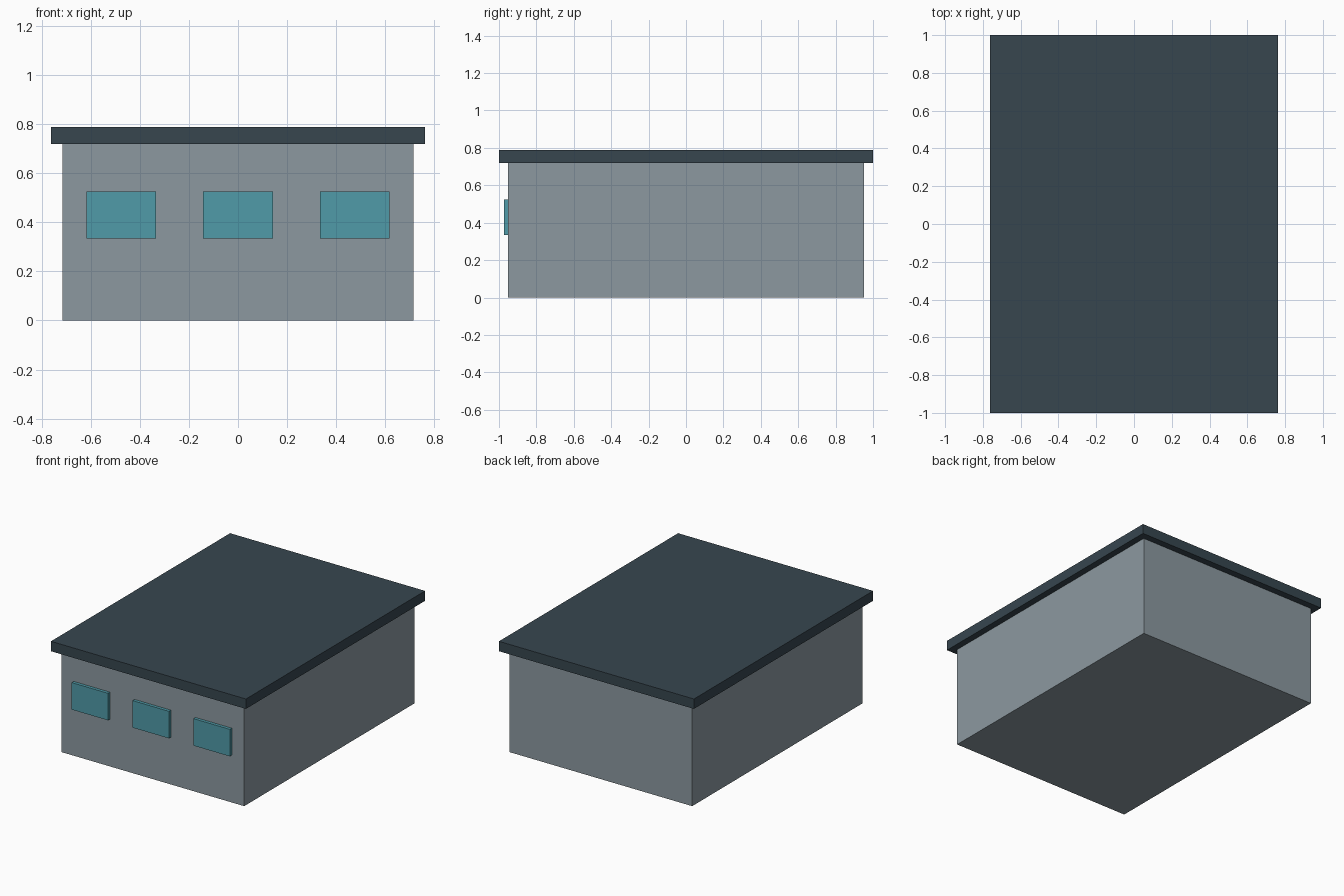
import bpy

if "Cube" in bpy.data.objects:
    bpy.data.objects.remove(bpy.data.objects["Cube"])


def srgb(r, g, b):
    return tuple((c / 255 / 12.92) if c < 11 else ((c / 255 + 0.055) / 1.055) ** 2.4
                 for c in (r, g, b)) + (1.0,)


def material(name, rgb):
    mat = bpy.data.materials.new(name)
    mat.diffuse_color = srgb(*rgb)
    mat.use_nodes = True
    mat.node_tree.nodes["Principled BSDF"].inputs["Base Color"].default_value = mat.diffuse_color
    return mat


def box(name, lo, hi, mat):
    centre = [(a + b) / 2 for a, b in zip(lo, hi)]
    size = [b - a for a, b in zip(lo, hi)]
    bpy.ops.mesh.primitive_cube_add(size=1, location=centre)
    ob = bpy.context.object
    ob.name = name
    ob.scale = size
    bpy.ops.object.transform_apply(location=False, rotation=False, scale=True)
    ob.data.materials.append(mat)
    return ob


wall_mat = material("wall_grey", (140, 153, 160))
roof_mat = material("roof_slate", (55, 70, 79))
glass_mat = material("window_teal", (80, 155, 168))

# Main block and overhanging flat roof
box("walls", (-0.715, -0.952, 0), (0.715, 0.952, 0.718), wall_mat)
box("roof", (-0.762, -1, 0.718), (0.762, 1, 0.788), roof_mat)

# Row of three front windows, set slightly into the wall
for i, x in enumerate((-0.476, 0, 0.476)):
    box(f"window_{i + 1}", (x - 0.142, -0.974, 0.334), (x + 0.142, -0.93, 0.525), glass_mat)
